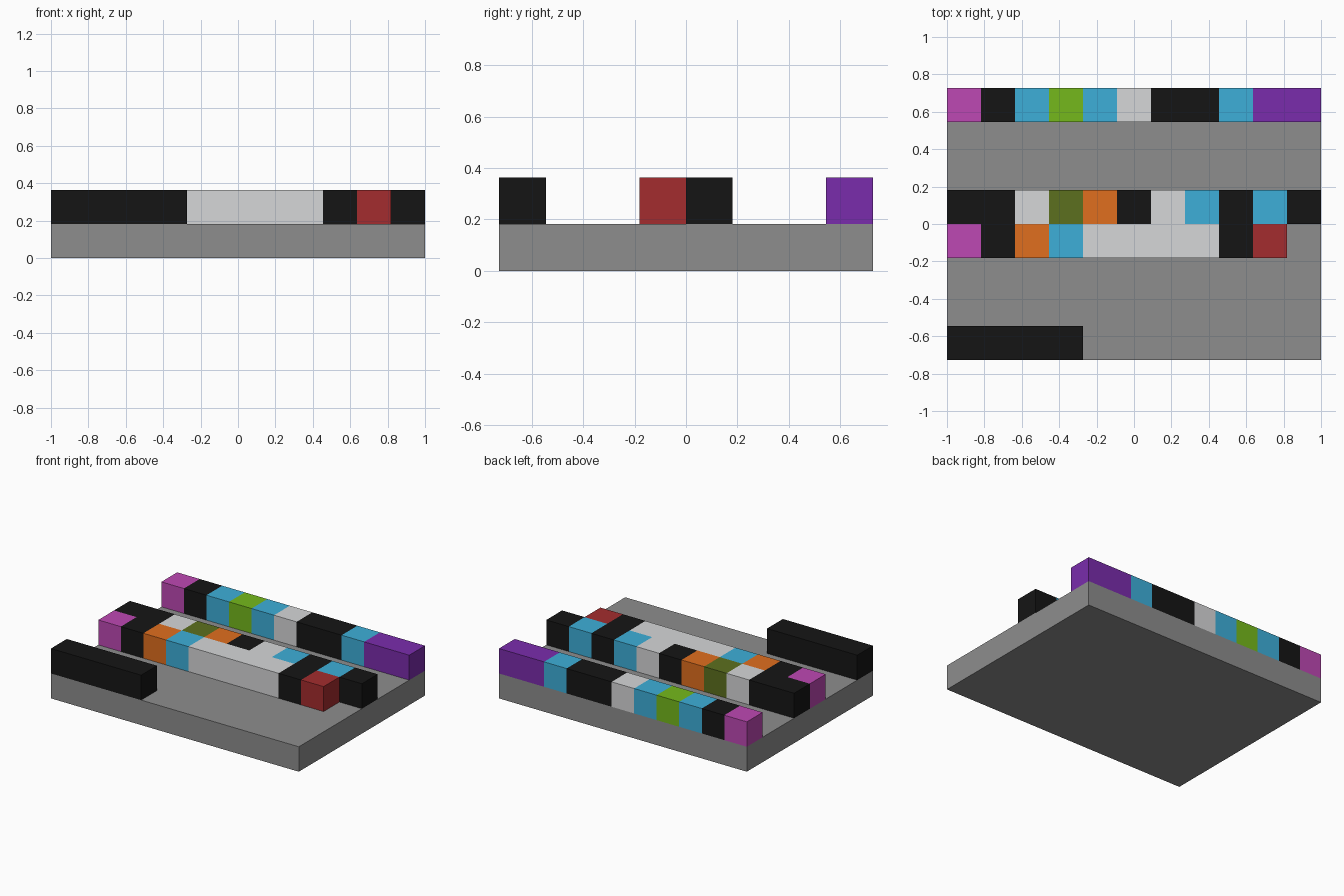
import bpy
import bmesh

default_cube = bpy.data.objects.get("Cube")
if default_cube:
    bpy.data.objects.remove(default_cube, do_unlink=True)

COLUMNS, ROWS = 11, 8
CELL = 2 / COLUMNS


def linear(hex_code):
    """Convert an sRGB hex code to linear RGBA."""
    channels = [int(hex_code[i:i + 2], 16) / 255 for i in (0, 2, 4)]
    return [((c + 0.055) / 1.055) ** 2.4 if c > 0.04 else c / 12.92
            for c in channels] + [1]


def make_material(name, hex_code):
    mat = bpy.data.materials.new(name)
    mat.use_nodes = True
    mat.diffuse_color = linear(hex_code)
    shader = next(n for n in mat.node_tree.nodes if n.type == "BSDF_PRINCIPLED")
    shader.inputs["Base Color"].default_value = linear(hex_code)
    return mat


MATERIALS = {name: make_material(name, code) for name, code in {
    "stone grey": "8D8D8D",
    "black": "151515",
    "pale grey": "D6D7D8",
    "magenta": "BD48B3",
    "sky blue": "3DAFD9",
    "lime": "75B91C",
    "purple": "7A2CAC",
    "olive": "5C701E",
    "orange": "E06E1E",
    "red": "A42C2E",
}.items()}


def block_strip(name, row, depth, level, runs):
    """Solid strip along x, one cell high, starting at the left column.

    runs lists (colour, length in cells); adjoining runs share an edge loop.
    """
    bm = bmesh.new()
    y0, z0 = (row - ROWS / 2) * CELL, level * CELL
    y1, z1 = y0 + depth * CELL, z0 + CELL
    outline = [(y0, z0), (y1, z0), (y1, z1), (y0, z1)]

    def section(column):
        return [bm.verts.new((column * CELL - 1, y, z)) for y, z in outline]

    column = 0
    previous = section(column)
    bm.faces.new(previous)
    for index, (colour, length) in enumerate(runs):
        column += length
        current = section(column)
        for i in range(4):
            j = (i + 1) % 4
            face = bm.faces.new((previous[i], previous[j], current[j], current[i]))
            face.material_index = index
        previous = current
    bm.faces.new(previous).material_index = len(runs) - 1
    bmesh.ops.recalc_face_normals(bm, faces=bm.faces)

    mesh = bpy.data.meshes.new(name)
    bm.to_mesh(mesh)
    bm.free()
    for colour, length in runs:
        mesh.materials.append(MATERIALS[colour])
    obj = bpy.data.objects.new(name, mesh)
    bpy.context.collection.objects.link(obj)
    return obj


# Base slab
block_strip("base_slab", 0, ROWS, 0, [("stone grey", COLUMNS)])

# Short dark row at the front
block_strip("front_row", 0, 1, 1, [("black", 4)])

# Two adjoining rows in the middle
block_strip("middle_front_row", 3, 1, 1, [
    ("magenta", 1), ("black", 1), ("orange", 1), ("sky blue", 1),
    ("pale grey", 4), ("black", 1), ("red", 1)])
block_strip("middle_back_row", 4, 1, 1, [
    ("black", 2), ("pale grey", 1), ("olive", 1), ("orange", 1), ("black", 1),
    ("pale grey", 1), ("sky blue", 1), ("black", 1), ("sky blue", 1), ("black", 1)])

# Full row along the back edge
block_strip("back_row", 7, 1, 1, [
    ("magenta", 1), ("black", 1), ("sky blue", 1), ("lime", 1), ("sky blue", 1),
    ("pale grey", 1), ("black", 2), ("sky blue", 1), ("purple", 2)])
